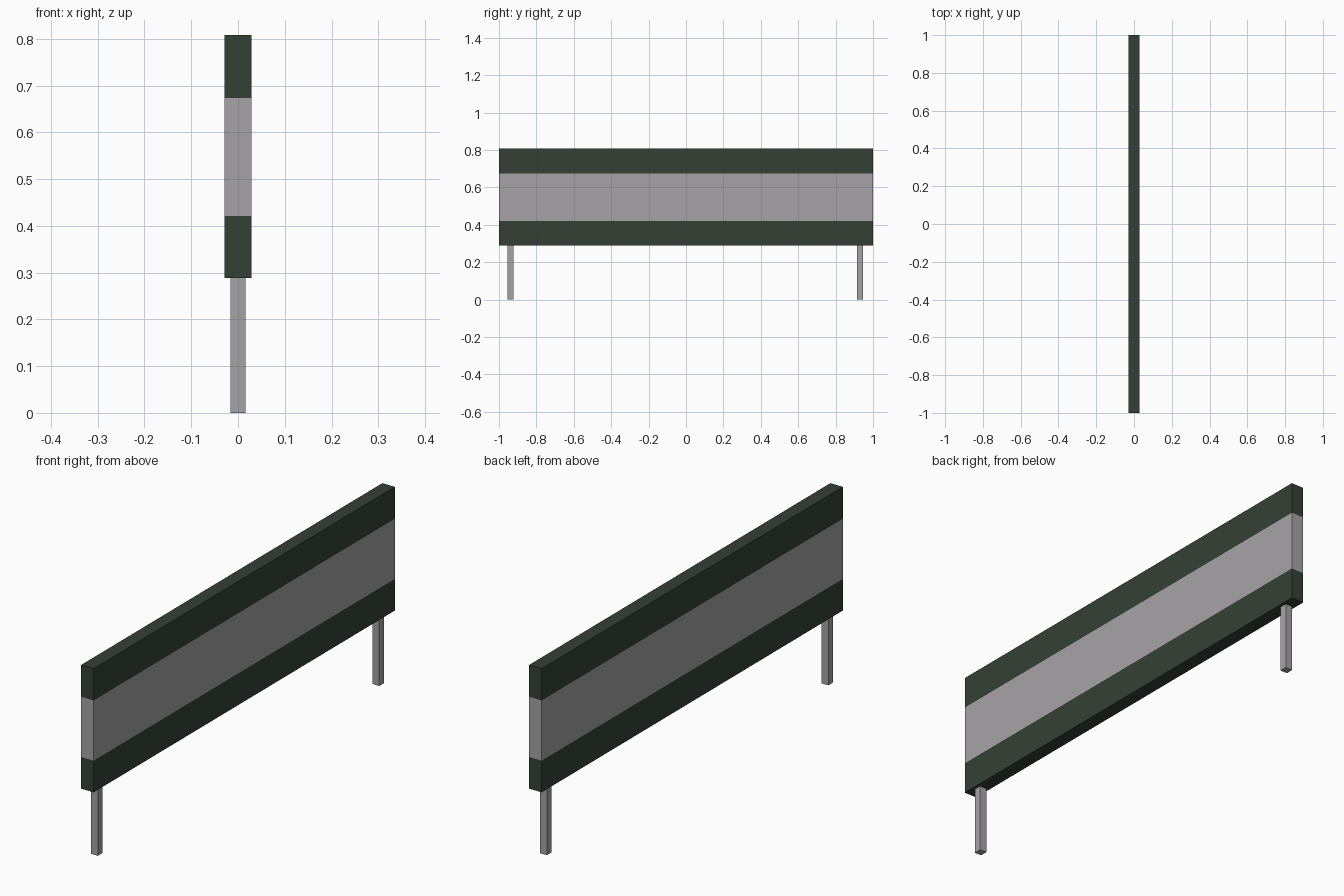
import bpy, bmesh

if "Cube" in bpy.data.objects:
    bpy.data.objects.remove(bpy.data.objects["Cube"])


def material(name, rgb):
    m = bpy.data.materials.new(name)
    m.diffuse_color = (*rgb, 1)
    m.use_nodes = True
    m.node_tree.nodes["Principled BSDF"].inputs["Base Color"].default_value = m.diffuse_color
    return m


green = material("dark green", (0.035, 0.051, 0.036))
grey = material("light grey", (0.38, 0.37, 0.38))


def box(name, lo, hi, mats, cuts=()):
    """Box between two corners, with horizontal cuts at the given heights."""
    bm = bmesh.new()
    bmesh.ops.create_cube(bm, size=1)
    for v in bm.verts:
        v.co = [(a + b) / 2 + c * (b - a) for a, b, c in zip(lo, hi, v.co)]
    for z in cuts:
        bmesh.ops.bisect_plane(bm, geom=bm.verts[:] + bm.edges[:] + bm.faces[:],
                               plane_co=(0, 0, z), plane_no=(0, 0, 1))
    # Faces between the two cuts form the stripe
    if len(cuts) == 2:
        for f in bm.faces:
            if cuts[0] < f.calc_center_median().z < cuts[1]:
                f.material_index = 1
    me = bpy.data.meshes.new(name)
    bm.to_mesh(me)
    bm.free()
    for m in mats:
        me.materials.append(m)
    ob = bpy.data.objects.new(name, me)
    bpy.context.collection.objects.link(ob)


# Striped board
box("board", (-0.029, -1, 0.288), (0.029, 1, 0.808), (green, grey), (0.421, 0.674))

# Square posts
for name, y in (("front_leg", -0.938), ("back_leg", 0.931)):
    box(name, (-0.016, y - 0.016, 0), (0.016, y + 0.016, 0.288), (grey,))
